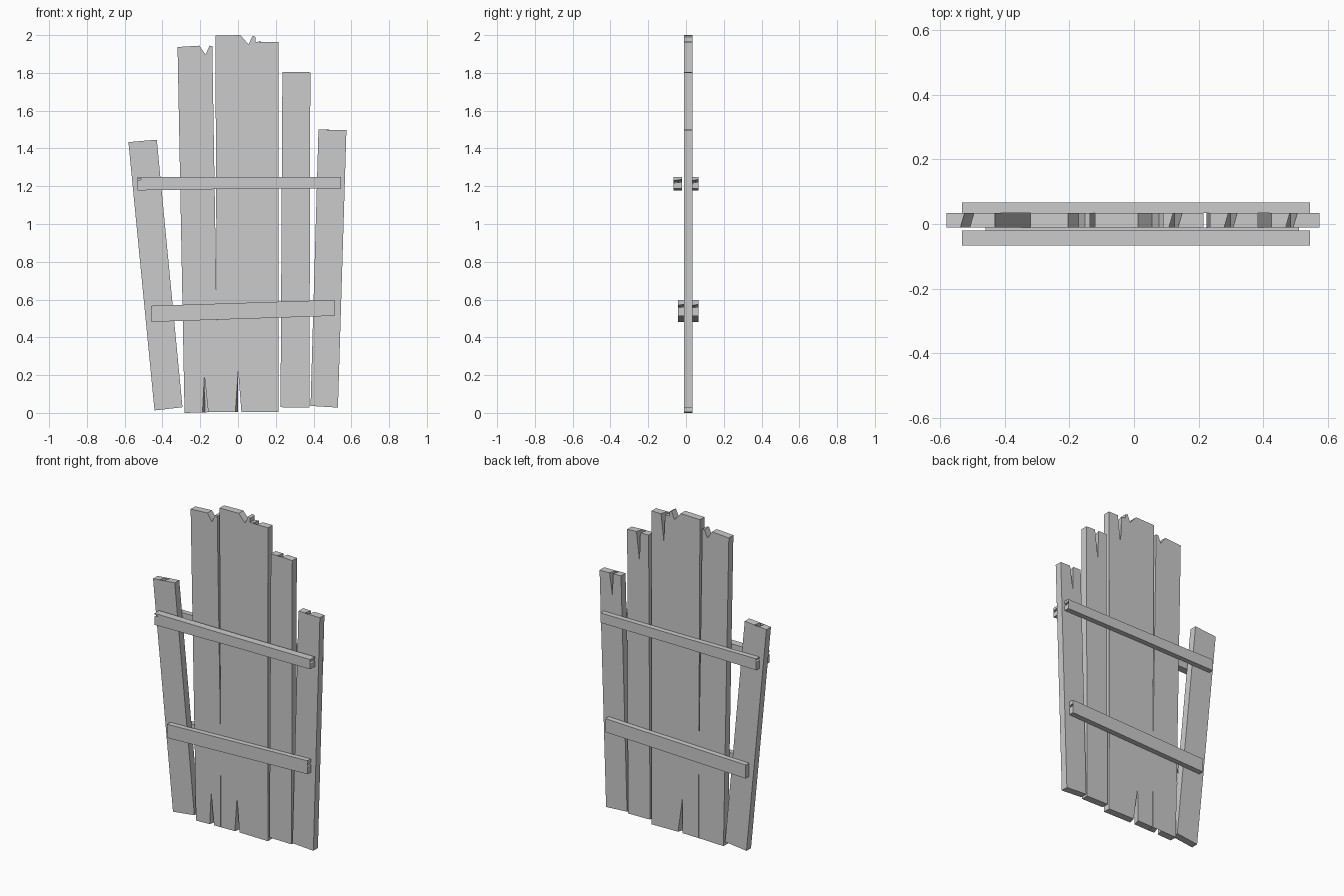
import bpy, bmesh


def board(name, outline, y0, y1, skew=(), dx=0.013, dz=0.0):
    """Extrude an x-z outline from y0 to y1; points listed in skew shift at the back (slanted splits)."""
    bm = bmesh.new()
    front = [bm.verts.new((x, y0, z)) for x, z in outline]
    back = [bm.verts.new((x + (dx if i in skew else 0), y1, z + (dz if i in skew else 0)))
            for i, (x, z) in enumerate(outline)]
    n = len(outline)
    caps = [bm.faces.new(front), bm.faces.new(back[::-1])]
    for i in range(n):
        j = (i + 1) % n
        bm.faces.new((front[i], back[i], back[j], front[j]))
    bmesh.ops.triangulate(bm, faces=caps)
    bmesh.ops.recalc_face_normals(bm, faces=bm.faces)
    mesh = bpy.data.meshes.new(name)
    bm.to_mesh(mesh)
    bm.free()
    obj = bpy.data.objects.new(name, mesh)
    bpy.context.collection.objects.link(obj)
    return obj


Y0, Y1 = -0.011, 0.034

# Upright planks, left to right, with split ends
board("plank_far_left", [(-0.58, 1.433), (-0.537, 1.437), (-0.5, 1.287), (-0.508, 1.44),
                         (-0.43, 1.446), (-0.294, 0.03), (-0.442, 0.013)], Y0, Y1, (1, 3))
board("plank_left", [(-0.32, 1.937), (-0.204, 1.944), (-0.172, 1.896), (-0.151, 1.944),
                     (-0.136, 1.942), (-0.112, 0.46), (-0.112, 0.004), (-0.158, 0.004),
                     (-0.178, 0.2), (-0.188, 0.003), (-0.283, 0.0)], Y0, Y1, (7, 9))
board("plank_centre", [(-0.12, 1.997), (0.013, 2.0), (0.056, 1.95), (0.077, 1.997),
                       (0.092, 1.99), (0.092, 1.964), (0.108, 1.965), (0.125, 1.758),
                       (0.136, 1.963), (0.215, 1.963), (0.205, 1.0), (0.214, 0.004),
                       (0.018, 0.006), (0.001, 0.222), (-0.014, 0.006), (-0.11, 0.004),
                       (-0.108, 0.46)], Y0, Y1, (6, 8, 12, 14))
board("plank_right", [(0.235, 1.806), (0.279, 1.806), (0.298, 1.626), (0.306, 1.806),
                      (0.383, 1.803), (0.378, 0.028), (0.225, 0.03)], Y0, Y1, (1, 3))
board("plank_far_right", [(0.426, 1.5), (0.469, 1.499), (0.484, 1.35), (0.492, 1.498),
                          (0.574, 1.497), (0.529, 0.028), (0.384, 0.037)], Y0, Y1, (1, 3))

# Cross battens, the same outline on front and back
upper = [(-0.532, 1.25), (0.0, 1.248), (0.545, 1.249), (0.545, 1.23), (0.431, 1.222),
         (0.545, 1.217), (0.545, 1.188), (0.0, 1.186), (-0.532, 1.178),
         (-0.532, 1.228), (-0.508, 1.238), (-0.532, 1.242)]
lower = [(-0.46, 0.567), (0.511, 0.598), (0.511, 0.569), (0.41, 0.56),
         (0.511, 0.556), (0.511, 0.514), (-0.458, 0.482)]
for side, ya_up, yb_up, ya_lo, yb_lo in (("front", -0.066, -0.02, -0.043, -0.011),
                                         ("back", 0.034, 0.066, 0.034, 0.067)):
    board("upper_batten_" + side, upper, ya_up, yb_up, (3, 5), 0.0, 0.006)
    board("lower_batten_" + side, lower, ya_lo, yb_lo, (2, 4), 0.0, 0.006)
